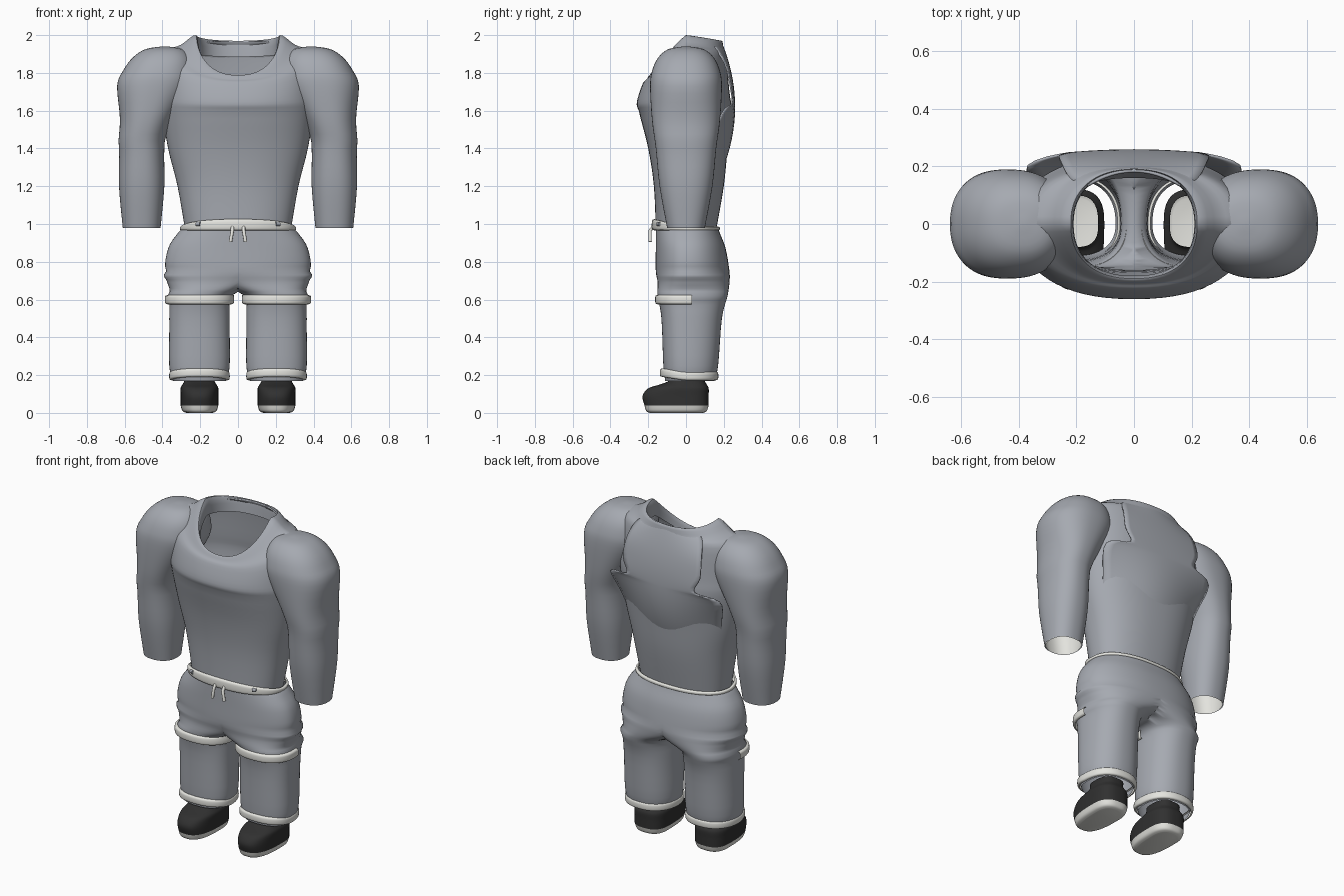
import bpy
from math import sin, cos, pi, radians, copysign

if "Cube" in bpy.data.objects:
    bpy.data.objects.remove(bpy.data.objects["Cube"])


def material(name, rgb):
    m = bpy.data.materials.new(name)
    m.use_nodes = True
    m.diffuse_color = (*rgb, 1)
    m.node_tree.nodes["Principled BSDF"].inputs["Base Color"].default_value = (*rgb, 1)
    return m


FABRIC = material("grey fabric", (0.38, 0.4, 0.44))
TRIM = material("off white trim", (0.78, 0.78, 0.74))
LEATHER = material("black leather", (0.03, 0.03, 0.03))


def smooth_rows(rows, steps=4):
    """Fill in rows of numbers with a Catmull-Rom spline."""
    ends = [rows[0], *rows, rows[-1]]
    out = []
    for before, start, end, after in zip(ends, ends[1:], ends[2:], ends[3:]):
        for i in range(steps):
            t = i / steps
            row = []
            for p, q, r, s in zip(before, start, end, after):
                square = 2 * p - 5 * q + 4 * r - s
                cube = 3 * q - p - 3 * r + s
                row.append(q + (t * (r - p) + t * t * square + t ** 3 * cube) / 2)
            out.append(row)
    return out + [rows[-1]]


def make_mesh(name, verts, faces, mat):
    me = bpy.data.meshes.new(name)
    me.from_pydata(verts, [], faces)
    me.materials.append(mat)
    me.polygons.foreach_set("use_smooth", [True] * len(me.polygons))
    me.set_sharp_from_angle(angle=radians(55))
    ob = bpy.data.objects.new(name, me)
    bpy.context.collection.objects.link(ob)
    return ob


def grid_faces(rows, cols, wrap):
    faces = []
    for j in range(rows - 1):
        for i in range(cols if wrap else cols - 1):
            a, b = j * cols + i, j * cols + (i + 1) % cols
            faces.append((a, b, b + cols, a + cols))
    return faces


def flat(z):
    return 0


def loft(name, mat, rings, centre=flat, front_lift=flat, back_lift=flat, power=2.3,
         mirror=False, cap_start=False, cap_end=False, back_limit=1, n=64):
    """Rings hold z, half width, depth to the front and depth to the back."""
    rows = smooth_rows(rings)
    verts = []
    for z, width, front, back in rows:
        for i in range(n):
            c, s = cos(2 * pi * i / n), sin(2 * pi * i / n)
            x = centre(z) + width * copysign(abs(c) ** (2 / power), c)
            y = (back if s > 0 else front) * copysign(abs(s) ** (2 / power), s)
            lift = (back_lift if s > 0 else front_lift)(z)
            verts.append((max(0, x) if mirror else x, y, z + abs(s) * lift))
    # leave mirrored halves open to each other on the centre plane
    faces = [f for f in grid_faces(len(rows), n, True)
             if all(verts[v][1] < back_limit for v in f)
             and not (mirror and all(verts[v][0] < 1e-5 for v in f))]
    if cap_start:
        faces.append(tuple(reversed(range(n))))
    if cap_end:
        faces.append(tuple(range(len(verts) - n, len(verts))))
    ob = make_mesh(name, verts, faces, mat)
    if mirror:
        ob.modifiers.new("mirror", "MIRROR").merge_threshold = 0.0005


def band(name, z, height, width, front, back, **options):
    """A raised strip wrapped round a part."""
    rings = []
    for t, out in ((-0.5, 0), (-0.35, 1), (0.35, 1), (0.5, 0)):
        out *= 0.012
        rings.append((z + t * height, width + out, front + out, back + out))
    loft(name, TRIM, rings, **options)


def tube(name, points, radius, mat):
    cu = bpy.data.curves.new(name, "CURVE")
    cu.dimensions = "3D"
    cu.bevel_depth = radius
    cu.bevel_resolution = 3
    cu.use_fill_caps = True
    sp = cu.splines.new("POLY")
    sp.points.add(len(points) - 1)
    for p, co in zip(sp.points, points):
        p.co = (*co, 1)
    cu.materials.append(mat)
    bpy.context.collection.objects.link(bpy.data.objects.new(name, cu))


def leg_centre(z):
    """Legs stand apart below the crotch and meet in the middle above it."""
    return 0.204 * min(1, max(0, (0.75 - z) / 0.13))


def arm_centre(z):
    """Arms hang straight and lean in at the shoulder."""
    return 0.51 - max(0, z - 1.45) / 4


# Shirt body; the neckline drops at the front and the collar folds inward
loft("shirt_body", FABRIC, [
    (0.97, 0.28, 0.16, 0.16), (1.2, 0.32, 0.17, 0.2), (1.4, 0.37, 0.2, 0.22),
    (1.6, 0.4, 0.25, 0.24), (1.7, 0.4, 0.26, 0.23), (1.9, 0.38, 0.23, 0.21),
    (1.95, 0.3, 0.21, 0.2), (2, 0.22, 0.19, 0.19), (1.9, 0.21, 0.18, 0.18)],
    front_lift=lambda z: min(0, 1.6 - z) * 0.53,
    back_lift=lambda z: min(0, 1.8 - z) * 0.15)

# Back panel, notched behind each armpit: z, half width, bend
panel = smooth_rows([(1.97, 0.16, 2), (1.93, 0.22, 0.9), (1.85, 0.25, 0.3),
                     (1.73, 0.26, 0.2), (1.64, 0.23, 0.2), (1.6, 0.37, 0.4),
                     (1.45, 0.34, 0.9), (1.3, 0.3, 1.2)])
steps = [i / 8 - 1 for i in range(17)]
verts = [(t * half, 0.26 - 0.6 * (z - 1.62) ** 2 - bend * (t * half) ** 2, z)
         for z, half, bend in panel for t in steps]
back = make_mesh("back_panel", verts, grid_faces(len(panel), len(steps), False), FABRIC)
back.modifiers.new("thickness", "SOLIDIFY").thickness = 0.008

# Sleeves with domed shoulders, open at the wrist with a pale lining
arm = [(0.98, 0.1, 0.1), (1.2, 0.12, 0.14), (1.4, 0.12, 0.16), (1.55, 0.14, 0.18)]
for a in (0, 0.4, 0.8, 1.2, 1.55):
    shrink = cos(a) ** 0.7
    arm.append((1.73 + 0.21 * sin(a), 0.2 * shrink, 0.19 * shrink))
loft("sleeves", FABRIC, [(z, w, d, d) for z, w, d in arm], arm_centre,
     mirror=True, cap_end=True)
loft("wrist_lining", TRIM, [(z, w - 0.005, d - 0.005, d - 0.005) for z, w, d in arm[:2]],
     arm_centre, mirror=True)

# Trousers: one leg running up into half a pelvis, mirrored
loft("trousers", FABRIC, [
    (0.17, 0.14, 0.11, 0.15), (0.25, 0.16, 0.12, 0.17), (0.5, 0.16, 0.13, 0.19),
    (0.62, 0.17, 0.15, 0.22), (0.69, 0.28, 0.15, 0.23), (0.75, 0.38, 0.16, 0.23),
    (0.87, 0.37, 0.16, 0.21), (0.95, 0.32, 0.16, 0.18), (0.98, 0.29, 0.16, 0.17)],
    leg_centre, mirror=True)

# Waistband, taller at the front, with fabric loops and two drawstrings
band("waistband", 0.976, 0.02, 0.294, 0.168, 0.166,
     front_lift=lambda z: 2 * (z - 0.966))
for side, label in ((-1, "right"), (1, "left")):
    tube(label + "_drawstring",
         [(side * 0.03, -0.17, 0.99), (side * 0.03, -0.19, 0.965),
          (side * 0.04, -0.19, 0.905)], 0.009, TRIM)
    tube(label + "_belt_loop",
         [(side * 0.2, -0.148, 1), (side * 0.22, -0.138, 1)], 0.011, FABRIC)

# Half bands on the thighs and rolled cuffs at the ankles
band("thigh_bands", 0.6, 0.05, 0.17, 0.15, 0.22, centre=leg_centre,
     mirror=True, back_limit=0.045)
band("ankle_cuffs", 0.195, 0.045, 0.147, 0.125, 0.158, centre=leg_centre,
     front_lift=lambda z: 0.018, mirror=True)

# Shoes, open at the ankle, on pale soles
loft("shoes", LEATHER, [
    (0.04, 0.1, 0.22, 0.12), (0.09, 0.1, 0.23, 0.12), (0.13, 0.1, 0.2, 0.12),
    (0.15, 0.09, 0.14, 0.11), (0.17, 0.08, 0.09, 0.1), (0.2, 0.08, 0.08, 0.1)],
    leg_centre, power=2.7, mirror=True)
loft("soles", TRIM, [(0, 0.07, 0.19, 0.09), (0.01, 0.09, 0.21, 0.11),
                     (0.04, 0.1, 0.22, 0.12)],
     leg_centre, power=2.7, mirror=True, cap_start=True)
